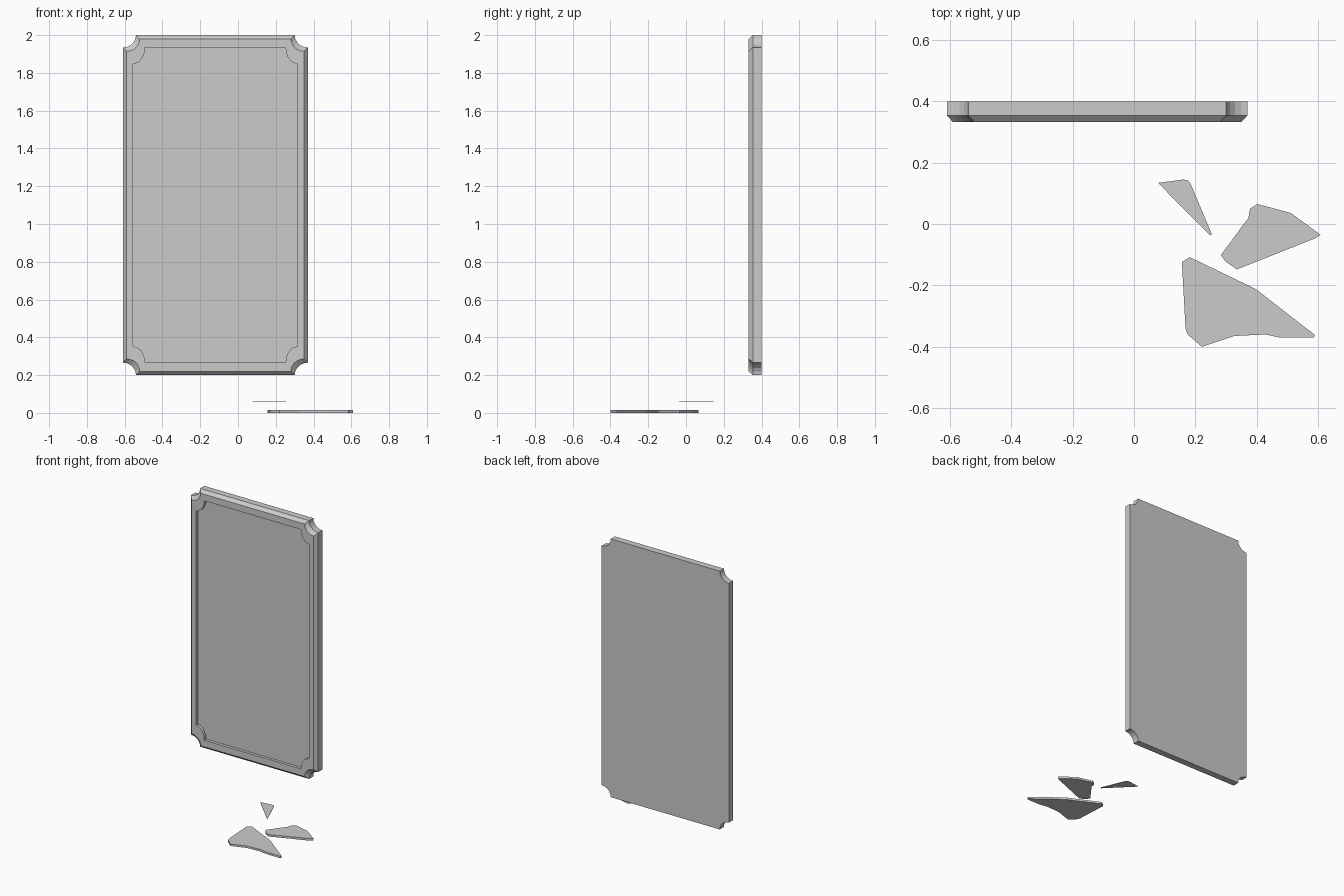
import bpy, bmesh
from math import sin, cos, pi

if "Cube" in bpy.data.objects:
    bpy.data.objects.remove(bpy.data.objects["Cube"])

SEG = 5          # facets per corner notch
CX, CZ = -0.12, 1.10


def make_object(name, bm):
    bmesh.ops.recalc_face_normals(bm, faces=bm.faces)
    mesh = bpy.data.meshes.new(name)
    bm.to_mesh(mesh)
    bm.free()
    obj = bpy.data.objects.new(name, mesh)
    bpy.context.collection.objects.link(obj)
    return obj


def notched_outline(hx, hz, rx, rz):
    """Rectangle with scooped-out elliptical corners, in order around the edge."""
    pts = []
    for sx, sz in ((1, 1), (-1, 1), (-1, -1), (1, -1)):
        arc = []
        for i in range(SEG + 1):
            a = pi / 2 * i / SEG
            arc.append((CX + sx * (hx - rx * sin(a)), CZ + sz * (hz - rz * cos(a))))
        # arc runs from the side edge to the top/bottom edge; flip on alternate corners
        pts += arc if sx * sz > 0 else arc[::-1]
    return pts


# Mirror frame: back, side edge, chamfered front, recessed panel
sections = [
    (0.400, 0.490, 0.900, 0.070, 0.066),
    (0.354, 0.490, 0.900, 0.070, 0.066),
    (0.332, 0.470, 0.880, 0.070, 0.066),
    (0.332, 0.435, 0.834, 0.063, 0.086),
    (0.352, 0.435, 0.834, 0.063, 0.086),
]
bm = bmesh.new()
rings = [[bm.verts.new((x, y, z)) for x, z in notched_outline(hx, hz, rx, rz)]
         for y, hx, hz, rx, rz in sections]
n = len(rings[0])
for a, b in zip(rings, rings[1:]):
    for i in range(n):
        j = (i + 1) % n
        bm.faces.new((a[i], a[j], b[j], b[i]))
bm.faces.new(rings[0])
bm.faces.new(rings[-1])
make_object("mirror_frame", bm)


def shard(name, outline, z0, z1):
    """Flat broken piece lying parallel to the floor."""
    bm = bmesh.new()
    low = [bm.verts.new((x, y, z0)) for x, y in outline]
    high = [bm.verts.new((x, y, z1)) for x, y in outline]
    bm.faces.new(low)
    bm.faces.new(high)
    for i in range(len(low)):
        j = (i + 1) % len(low)
        bm.faces.new((low[i], low[j], high[j], high[i]))
    return make_object(name, bm)


# Broken glass pieces
shard("small_shard", [(0.078, 0.134), (0.160, 0.145), (0.176, 0.142), (0.184, 0.132),
                      (0.254, -0.034), (0.247, -0.036)], 0.060, 0.063)
shard("side_shard", [(0.283, -0.101), (0.373, 0.020), (0.378, 0.050), (0.402, 0.065),
                     (0.511, 0.036), (0.608, -0.035), (0.590, -0.047),
                     (0.335, -0.148), (0.298, -0.122)], 0.0, 0.014)
shard("large_shard", [(0.156, -0.124), (0.182, -0.108), (0.397, -0.212), (0.590, -0.362),
                      (0.586, -0.370), (0.476, -0.370), (0.427, -0.360), (0.326, -0.365),
                      (0.221, -0.400), (0.175, -0.360), (0.168, -0.340)], 0.0, 0.014)
